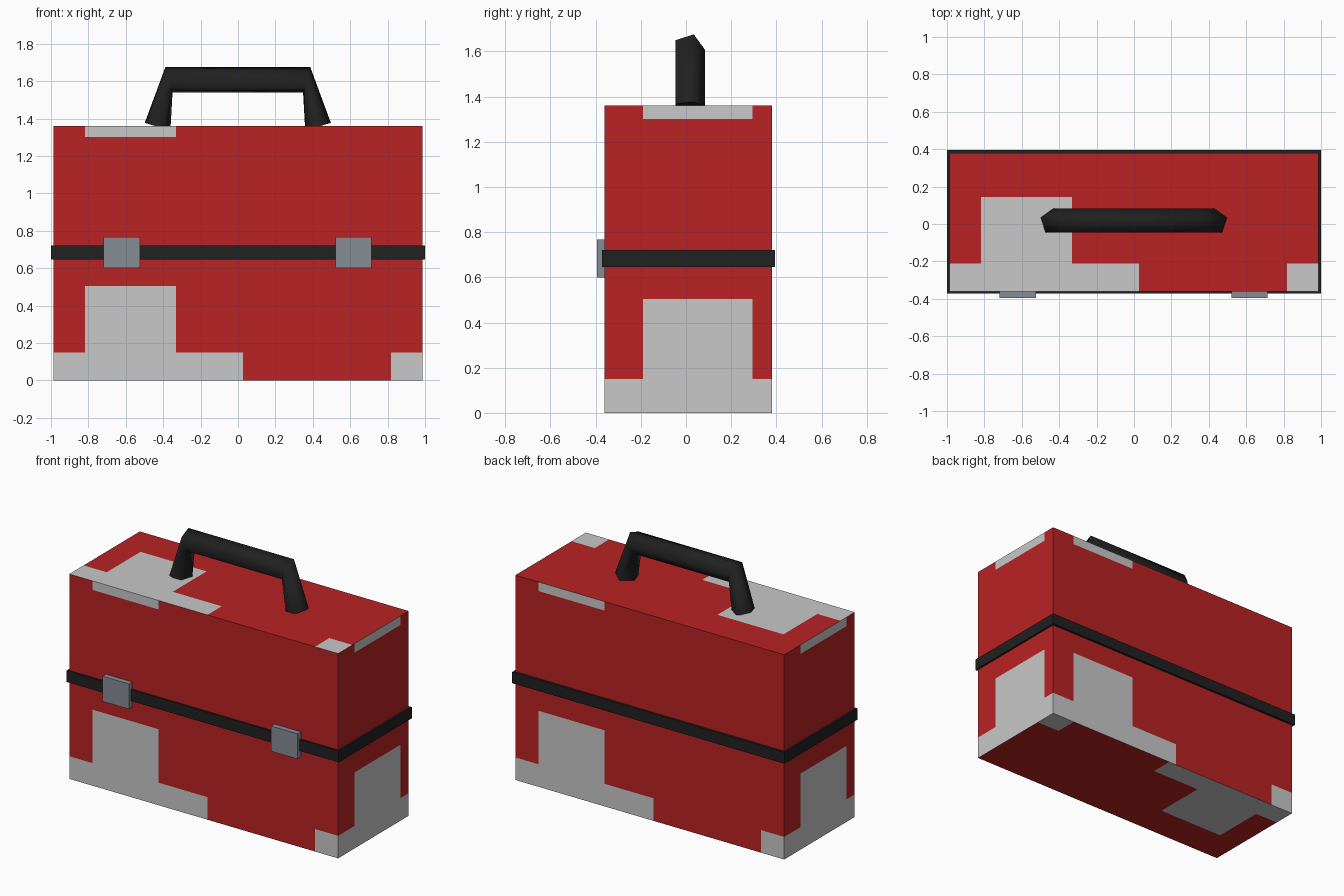
import bpy, bmesh, math
from mathutils import Vector

if "Cube" in bpy.data.objects:
    bpy.data.objects.remove(bpy.data.objects["Cube"])


def material(name, rgb):
    m = bpy.data.materials.new(name)
    m.diffuse_color = (*rgb, 1)
    m.use_nodes = True
    m.node_tree.nodes["Principled BSDF"].inputs["Base Color"].default_value = m.diffuse_color
    return m


RED = material("red_paint", (0.49, 0.016, 0.017))
GREY = material("pale_grey_patch", (0.58, 0.58, 0.58))
BLACK = material("black_rubber", (0.015, 0.015, 0.015))
STEEL = material("steel", (0.245, 0.262, 0.30))


def finish(name, bm, *mats):
    me = bpy.data.meshes.new(name)
    bm.to_mesh(me)
    bm.free()
    for m in mats:
        me.materials.append(m)
    ob = bpy.data.objects.new(name, me)
    bpy.context.collection.objects.link(ob)
    return ob


def box(name, lo, hi, mat):
    bm = bmesh.new()
    bmesh.ops.create_cube(bm, size=1)
    lo, hi = Vector(lo), Vector(hi)
    for v in bm.verts:
        v.co = (lo + hi) / 2 + v.co * (hi - lo)
    return finish(name, bm, mat)


# Case body: six panels, each cut along the outline of the same worn patch
W, D, H = 1.975, 0.74, 1.36
X, Y0, Y1 = W / 2, -0.36, 0.38


def is_patch(s, t):
    strip = t < 0.15 and (s < 1.015 or s > 1.805)
    block = 0.17 < s < 0.655 and (t < 0.505 or t > 1.30)
    return strip or block


def panel(bm, origin, u, v, ulen, vlen):
    o, u, v = Vector(origin), Vector(u), Vector(v)
    ss = [0] + [c for c in (0.17, 0.655, 1.015, 1.805) if c < ulen] + [ulen]
    ts = [0] + [c for c in (0.15, 0.505, 1.30) if c < vlen] + [vlen]
    grid = [[bm.verts.new(o + u * s + v * t) for t in ts] for s in ss]
    for i in range(len(ss) - 1):
        for j in range(len(ts) - 1):
            f = bm.faces.new((grid[i][j], grid[i + 1][j],
                              grid[i + 1][j + 1], grid[i][j + 1]))
            f.material_index = int(is_patch((ss[i] + ss[i + 1]) / 2,
                                            (ts[j] + ts[j + 1]) / 2))


bm = bmesh.new()
UP = (0, 0, 1)
panel(bm, (-X, Y0, 0), (1, 0, 0), UP, W, H)            # front
panel(bm, (X, Y1, 0), (-1, 0, 0), UP, W, H)            # back
panel(bm, (X, Y0, 0), (0, 1, 0), UP, D, H)             # right
panel(bm, (-X, Y1, 0), (0, -1, 0), UP, D, H)           # left
panel(bm, (-X, Y0, H), (1, 0, 0), (0, 1, 0), W, D)     # top
panel(bm, (-X, Y1, 0), (1, 0, 0), (0, -1, 0), W, D)    # bottom
finish("case_body", bm, RED, GREY)

# Seam band and the two latches
box("seam_band", (-1, -0.372, 0.645), (1, 0.395, 0.72), BLACK)
for side, x in (("left", -0.622), ("right", 0.617)):
    box(side + "_latch", (x - 0.097, -0.395, 0.60), (x + 0.097, -0.34, 0.767), STEEL)

# Handle: five-sided tube along a mitred path; each station gives the
# ring centre (x, z) and the outward axis (x, z)
R = 0.072
stations = [((-0.430, 1.356), (-0.072, 0.022)), ((-0.369, 1.607), (-0.020, R)),
            ((0.367, 1.607), (0.020, R)), ((0.428, 1.356), (0.072, 0.022))]
bm = bmesh.new()
rings = []
for (cx, cz), (ax, az) in stations:
    ring = []
    for k in range(5):
        a = math.tau * k / 5
        o = math.sin(a)
        ring.append(bm.verts.new((cx + ax * o, 0.012 + R * math.cos(a), cz + az * o)))
    rings.append(ring)
for r0, r1 in zip(rings, rings[1:]):
    for k in range(5):
        n = (k + 1) % 5
        bm.faces.new((r0[k], r0[n], r1[n], r1[k])).smooth = True
bm.faces.new(rings[0])
bm.faces.new(rings[-1])
bmesh.ops.recalc_face_normals(bm, faces=bm.faces)
finish("carry_handle", bm, BLACK)
